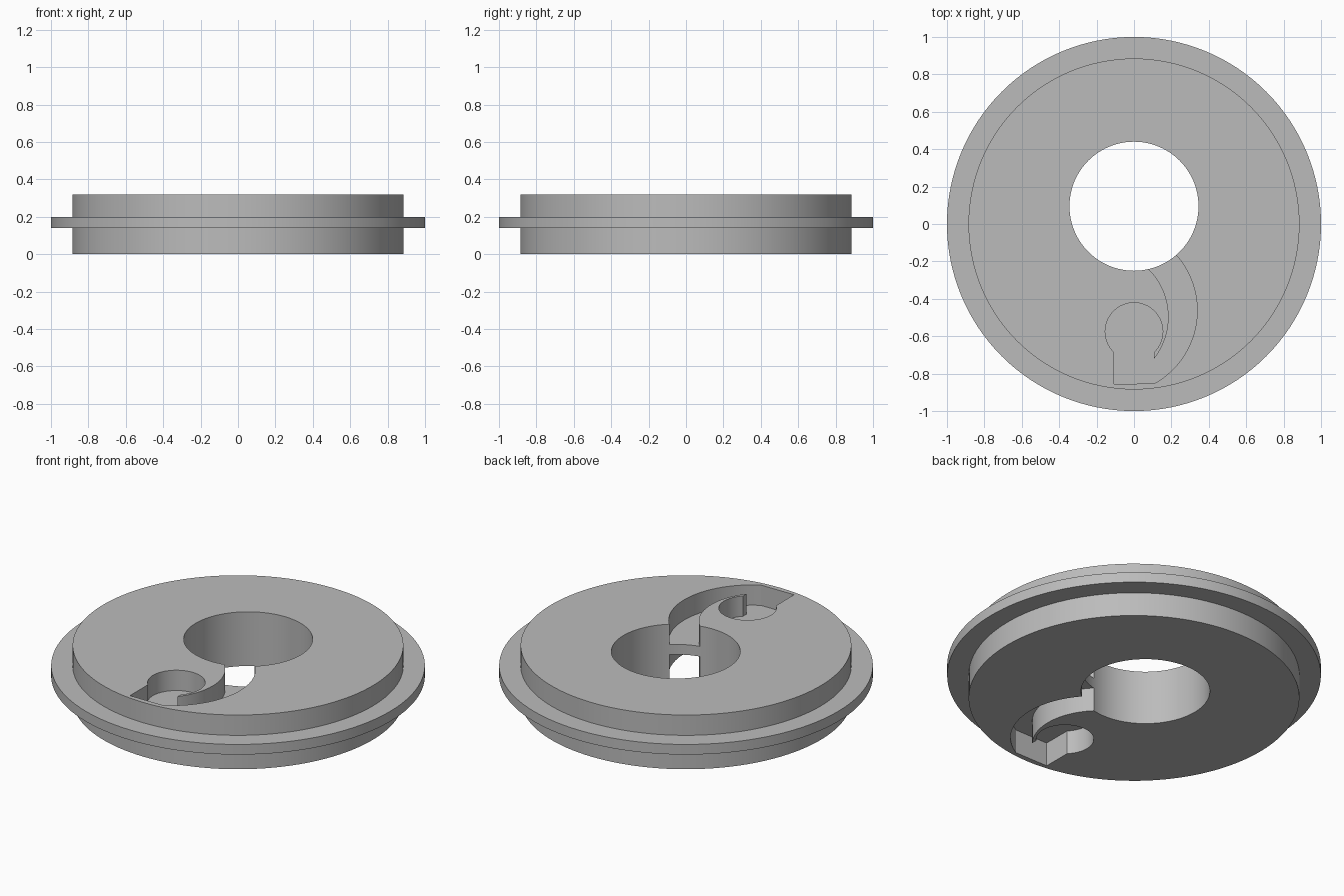
import bpy
import bmesh
from math import cos, sin, radians

cube = bpy.data.objects.get("Cube")
if cube:
    bpy.data.objects.remove(cube, do_unlink=True)

SEGMENTS = 128
HEIGHT, WEB_LOW, WEB_HIGH = 0.32, 0.14, 0.20
DISC_R, FLANGE_R = 0.885, 1.0

grey = bpy.data.materials.new("plain grey")
grey.use_nodes = True
colour = (0.5, 0.5, 0.5, 1)
grey.diffuse_color = colour
grey.node_tree.nodes["Principled BSDF"].inputs["Base Color"].default_value = colour


def arc(cx, cy, r, start, end, steps):
    """Points along an arc, angles in degrees."""
    angles = [radians(start + (end - start) * i / steps) for i in range(steps + 1)]
    return [(cx + r * cos(a), cy + r * sin(a)) for a in angles]


def make_object(name, bm):
    bmesh.ops.recalc_face_normals(bm, faces=bm.faces)
    mesh = bpy.data.meshes.new(name)
    bm.to_mesh(mesh)
    bm.free()
    mesh.materials.append(grey)
    obj = bpy.data.objects.new(name, mesh)
    bpy.context.collection.objects.link(obj)
    return obj


def prism(name, outline, low, high):
    """Extrude a flat outline between two heights."""
    bm = bmesh.new()
    face = bm.faces.new([bm.verts.new((x, y, low)) for x, y in outline])
    up = bmesh.ops.extrude_face_region(bm, geom=[face])["geom"]
    verts = [v for v in up if isinstance(v, bmesh.types.BMVert)]
    bmesh.ops.translate(bm, verts=verts, vec=(0, 0, high - low))
    return make_object(name, bm)


# Flanged disc: stacked rings joined by walls, capped at both ends
bm = bmesh.new()
profile = [(DISC_R, 0), (DISC_R, WEB_LOW), (FLANGE_R, WEB_LOW),
           (FLANGE_R, WEB_HIGH), (DISC_R, WEB_HIGH), (DISC_R, HEIGHT)]
circle = arc(0, 0, 1, 0, 360, SEGMENTS)[:-1]
rings = [[bm.verts.new((x * r, y * r, z)) for x, y in circle] for r, z in profile]
for lower, upper in zip(rings, rings[1:]):
    for i in range(SEGMENTS):
        j = (i + 1) % SEGMENTS
        bm.faces.new((lower[i], lower[j], upper[j], upper[i]))
bm.faces.new(rings[0])
bm.faces.new(rings[-1])
disc = make_object("flanged_disc", bm)

# Off-centre bore
bore = prism("bore_cutter", arc(0, 0.095, 0.345, 0, 360, 96)[:-1], -0.1, HEIGHT + 0.1)

# Hooked pocket: square neck, curved channel into the bore, round seat
pocket = [(-0.107, -0.855)]
pocket += arc(-0.109, -0.4625, 0.447, -61, 50, 32)
pocket += arc(-0.175, -0.497, 0.36, 58, -38.3, 32)
pocket += arc(0, -0.575, 0.154, -45.7, 225.7, 48)
top_pocket = prism("top_pocket_cutter", pocket, WEB_HIGH, HEIGHT + 0.1)
bottom_pocket = prism("bottom_pocket_cutter", pocket, -0.1, WEB_LOW)

# Cut the bore and both pockets, leaving a thin web between them
bpy.context.view_layer.objects.active = disc
for cutter in (bore, top_pocket, bottom_pocket):
    cutter.hide_render = True
    mod = disc.modifiers.new(cutter.name, "BOOLEAN")
    mod.operation = "DIFFERENCE"
    mod.solver = "EXACT"
    mod.object = cutter
    bpy.ops.object.modifier_apply(modifier=mod.name)
    bpy.data.objects.remove(cutter, do_unlink=True)

# Smooth round walls, crisp rims
bpy.ops.object.select_all(action="DESELECT")
disc.select_set(True)
bpy.ops.object.shade_smooth_by_angle(angle=radians(30))
